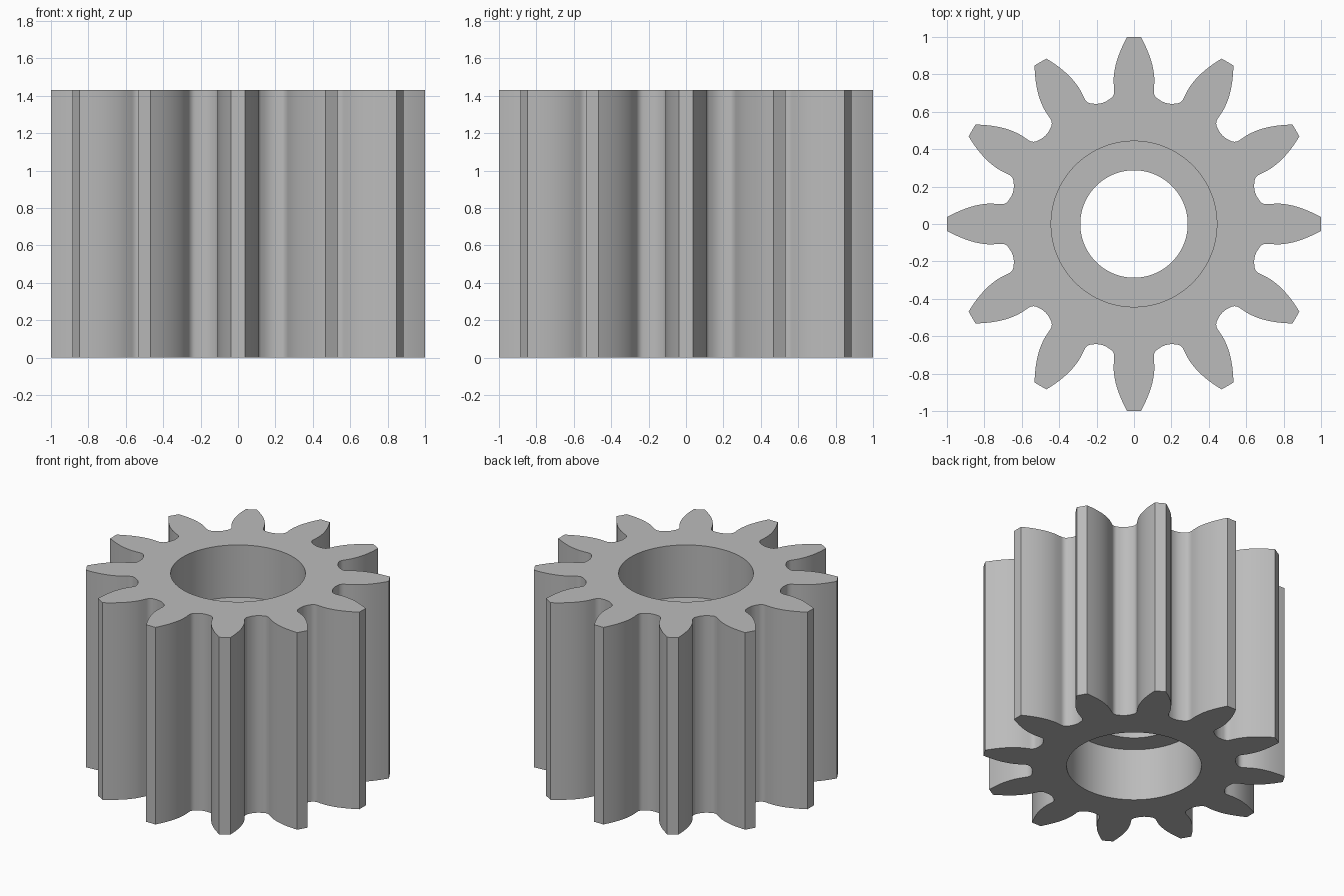
import bpy
import bmesh
from math import radians, cos, sin

if "Cube" in bpy.data.objects:
    bpy.data.objects.remove(bpy.data.objects["Cube"])

TEETH = 12
HEIGHT = 1.43
BORE, HOLE = 0.443, 0.287      # counterbore and through-hole radii
DEPTH = 0.38                   # counterbore depth at each end
SUBSTEPS = 3

# Half of one gap, from tooth tip to valley: (angle in degrees, radius)
FLANK = [(2.1, 1.0006), (4.6, 0.925), (6.6, 0.855), (7.9, 0.79), (8.35, 0.74),
         (8.6, 0.71), (9.6, 0.69), (11.3, 0.679), (13, 0.672), (15, 0.669)]
PITCH = 360 / TEETH


def smooth_path(pts):
    """Pass a rounded path through the points."""
    out = []
    for i in range(len(pts) - 1):
        a, b, c, d = (pts[max(i - 1, 0)], pts[i], pts[i + 1],
                      pts[min(i + 2, len(pts) - 1)])
        for s in range(SUBSTEPS):
            t = s / SUBSTEPS
            out.append(tuple(
                (2 * q + (r - p) * t + (2 * p - 5 * q + 4 * r - w) * t ** 2
                 + (3 * q - p - 3 * r + w) * t ** 3) / 2
                for p, q, r, w in zip(a, b, c, d)))
    return out + [pts[-1]]


# Outline: the mirrored gap repeated around the axis
gap = smooth_path(FLANK + [(PITCH - a, r) for a, r in reversed(FLANK[:-1])])
outline = [(radians(a + k * PITCH), r) for k in range(TEETH) for a, r in gap]

# Cross-section rings (radius, height); None follows the toothed outline
SECTION = [(None, 0), (None, HEIGHT), (BORE, HEIGHT), (BORE, HEIGHT - DEPTH),
           (HOLE, HEIGHT - DEPTH), (HOLE, DEPTH), (BORE, DEPTH), (BORE, 0)]

bm = bmesh.new()
rings = [[bm.verts.new(((rad or r) * cos(a), (rad or r) * sin(a), z))
          for a, r in outline] for rad, z in SECTION]
n = len(outline)
for j, ring in enumerate(rings):
    upper = rings[(j + 1) % len(rings)]
    for i in range(n):
        k = (i + 1) % n
        bm.faces.new((ring[i], ring[k], upper[k], upper[i]))
bmesh.ops.recalc_face_normals(bm, faces=bm.faces)

mesh = bpy.data.meshes.new("spur_gear")
bm.to_mesh(mesh)
bm.free()
gear = bpy.data.objects.new("spur_gear", mesh)
bpy.context.collection.objects.link(gear)

# Plain grey metal
grey = bpy.data.materials.new("grey_metal")
grey.use_nodes = True
colour = (0.5, 0.5, 0.5, 1)
grey.diffuse_color = colour
grey.node_tree.nodes["Principled BSDF"].inputs["Base Color"].default_value = colour
mesh.materials.append(grey)

bpy.ops.object.select_all(action="DESELECT")
gear.select_set(True)
bpy.context.view_layer.objects.active = gear
bpy.ops.object.shade_smooth_by_angle(angle=radians(30))
